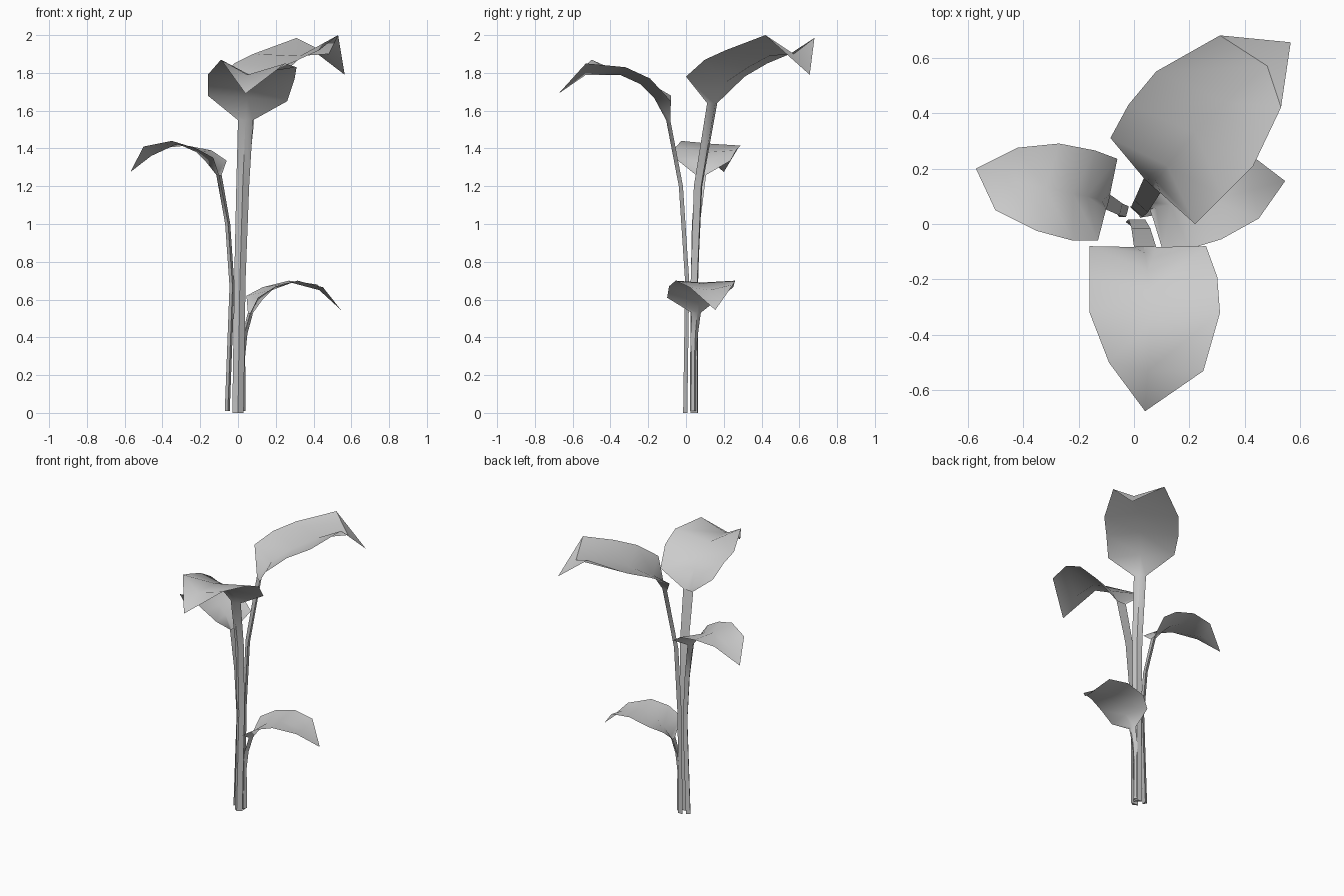
import bpy, bmesh
from math import radians, sin, cos
from mathutils import Vector


def make_leaf(name, heading, stem, left, mid, right, tip):
    """Stalk of triangular section that opens out into a creased leaf blade."""
    a = radians(heading)
    out, side = Vector((cos(a), sin(a), 0)), Vector((-sin(a), cos(a), 0))
    bm = bmesh.new()
    rows = []
    # stalk rows: two inner edges and an outer ridge
    for x, y, z, h in stem:
        m = Vector((x, y, z))
        inner = m - out * 0.022
        rows.append([bm.verts.new(p) for p in (inner + side * h, m, inner - side * h)])
    n = len(rows)
    # blade rows: left rim, midrib, right rim
    for trio in zip(left, mid, right):
        rows.append([bm.verts.new(p) for p in trio])
    for i, (p, q) in enumerate(zip(rows, rows[1:])):
        for j in (0, 1):
            bm.faces.new((p[j], q[j], q[j + 1], p[j + 1]))
        if i < n - 1:
            bm.faces.new((p[2], q[2], q[0], p[0]))
    # pointed end
    t, last = bm.verts.new(tip), rows[-1]
    bm.faces.new((last[0], t, last[1]))
    bm.faces.new((last[1], t, last[2]))
    bm.faces.new(rows[0])
    me = bpy.data.meshes.new(name)
    bm.to_mesh(me)
    bm.free()
    ob = bpy.data.objects.new(name, me)
    bpy.context.collection.objects.link(ob)
    bpy.context.view_layer.objects.active = ob
    ob.select_set(True)
    bpy.ops.object.shade_smooth_by_angle(angle=radians(50))
    ob.select_set(False)


# front leaf
make_leaf(
    "front_leaf", -90,
    [(0, -.015, 0, .03), (.01, -.005, .7, .03), (.025, -.038, 1.2, .034), (.04, -.105, 1.55, .04)],
    [(.26, -.08, 1.65), (.30, -.19, 1.77), (.31, -.32, 1.83), (.25, -.53, 1.85)],
    [(.05, -.17, 1.67), (.055, -.24, 1.74), (.06, -.35, 1.79), (.05, -.53, 1.79)],
    [(-.16, -.08, 1.68), (-.16, -.20, 1.75), (-.16, -.32, 1.79), (-.09, -.50, 1.87)],
    (.04, -.675, 1.69))

# tall back leaf
make_leaf(
    "back_leaf", 48,
    [(.02, .06, 0, .028), (.025, .06, .7, .028), (.04, .08, 1.2, .033), (.08, .155, 1.64, .04)],
    [(-.085, .31, 1.78), (-.02, .43, 1.85), (.08, .55, 1.90), (.31, .68, 1.985)],
    [(.12, .21, 1.75), (.22, .33, 1.83), (.33, .44, 1.89), (.48, .57, 1.90)],
    [(.22, 0, 1.78), (.32, .10, 1.87), (.43, .21, 1.92), (.53, .42, 2.0)],
    (.565, .655, 1.79))

# left leaf
make_leaf(
    "left_leaf", 165,
    [(-.07, .05, .01, .02), (-.045, .05, .67, .02), (-.068, .058, 1.0, .022), (-.115, .085, 1.26, .028)],
    [(-.13, -.06, 1.35), (-.22, -.06, 1.40), (-.35, -.025, 1.44), (-.50, .05, 1.41)],
    [(-.17, .10, 1.33), (-.22, .11, 1.38), (-.32, .13, 1.425), (-.46, .165, 1.36)],
    [(-.06, .235, 1.335), (-.14, .265, 1.39), (-.27, .29, 1.415), (-.42, .275, 1.40)],
    (-.57, .20, 1.275))

# low right leaf
make_leaf(
    "right_leaf", 15,
    [(.04, .045, .01, .018), (.038, .045, .3, .018), (.05, .05, .42, .02), (.08, .06, .53, .025)],
    [(.045, .19, .62), (.13, .25, .665), (.27, .26, .70), (.42, .25, .68)],
    [(.13, .07, .60), (.18, .075, .65), (.28, .085, .69), (.43, .125, .65)],
    [(.105, -.10, .61), (.20, -.09, .67), (.315, -.055, .70), (.45, .02, .665)],
    (.545, .155, .545))
